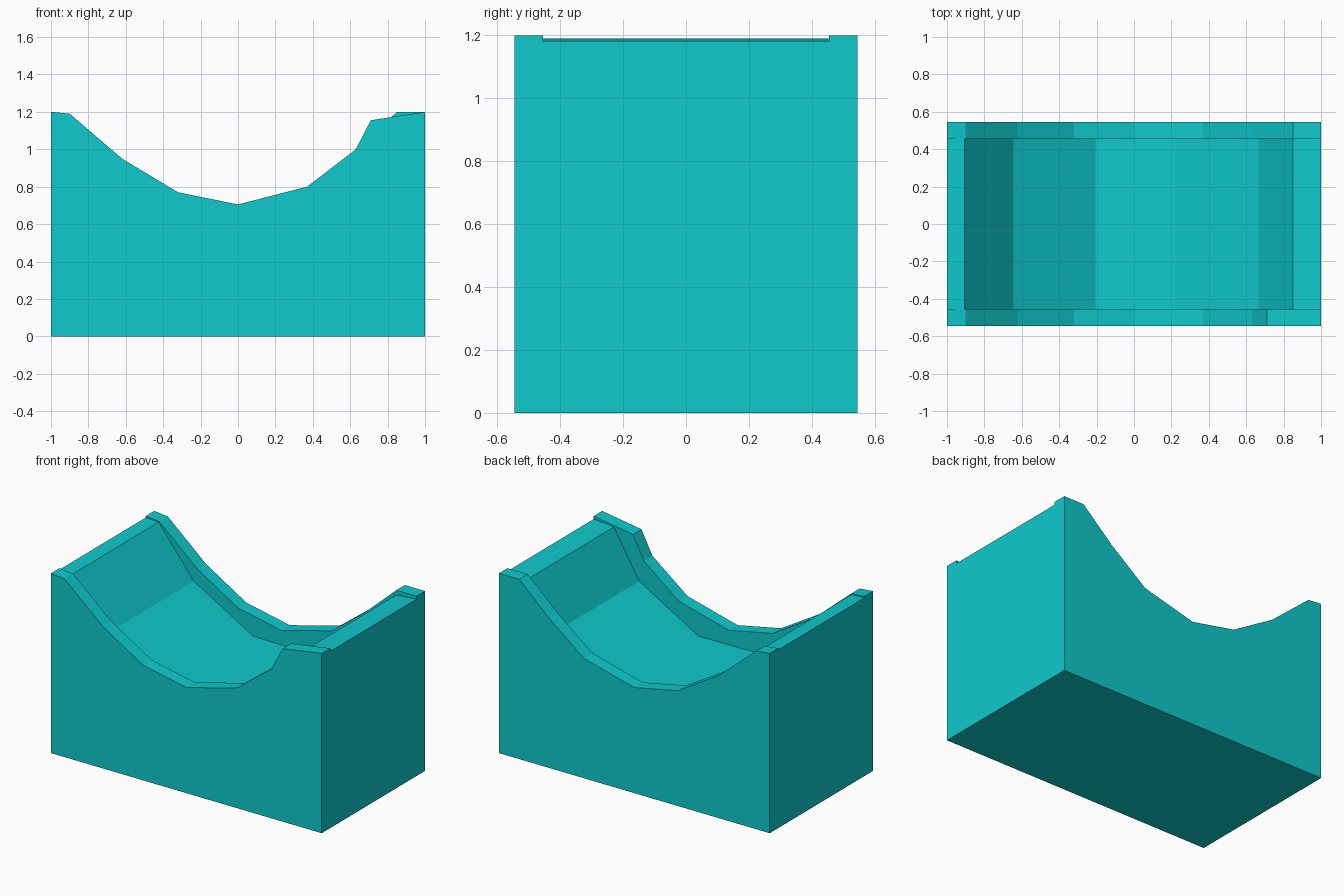
import bpy
import bmesh

cube = bpy.data.objects.get("Cube")
if cube:
    bpy.data.objects.remove(cube, do_unlink=True)

turquoise = bpy.data.materials.new("turquoise")
turquoise.use_nodes = True
colour = (0.0044, 0.591, 0.61, 1)
turquoise.diffuse_color = colour
turquoise.node_tree.nodes["Principled BSDF"].inputs["Base Color"].default_value = colour


def extrude_profile(name, top, y0, y1, caps=True):
    """Solid under a top outline (x, z), standing on the ground from y0 to y1."""
    outline = [(-1, 0)] + [(1, 0)] + top[::-1]
    bm = bmesh.new()
    front = [bm.verts.new((x, y0, z)) for x, z in outline]
    back = [bm.verts.new((x, y1, z)) for x, z in outline]
    count = len(outline)
    for i in range(count):
        j = (i + 1) % count
        bm.faces.new((front[j], front[i], back[i], back[j]))
    if caps:
        bm.faces.new(front)
        bm.faces.new(back[::-1])
    mesh = bpy.data.meshes.new(name)
    bm.to_mesh(mesh)
    bm.free()
    mesh.materials.append(turquoise)
    obj = bpy.data.objects.new(name, mesh)
    bpy.context.collection.objects.link(obj)
    return obj


OUTER, INNER = 0.545, 0.455

# Side walls share the curved dip and differ only at the +x shoulder
dip = [(-1, 1.2), (-0.9, 1.19), (-0.62, 0.95), (-0.32, 0.77),
       (0, 0.705), (0.37, 0.8), (0.63, 1.0)]
extrude_profile("front_wall", dip + [(0.71, 1.155), (1, 1.2)], -OUTER, -INNER)
extrude_profile("back_wall", dip + [(0.85, 1.2), (1, 1.2)], INNER, OUTER)

# Sunken channel between the walls; its ends are closed by the walls
channel = [(-1, 1.19), (-0.905, 1.185), (-0.645, 0.86), (-0.205, 0.61),
           (0.225, 0.605), (0.665, 0.855), (0.85, 1.168), (1, 1.18)]
extrude_profile("channel", channel, -INNER, INNER, caps=False)
